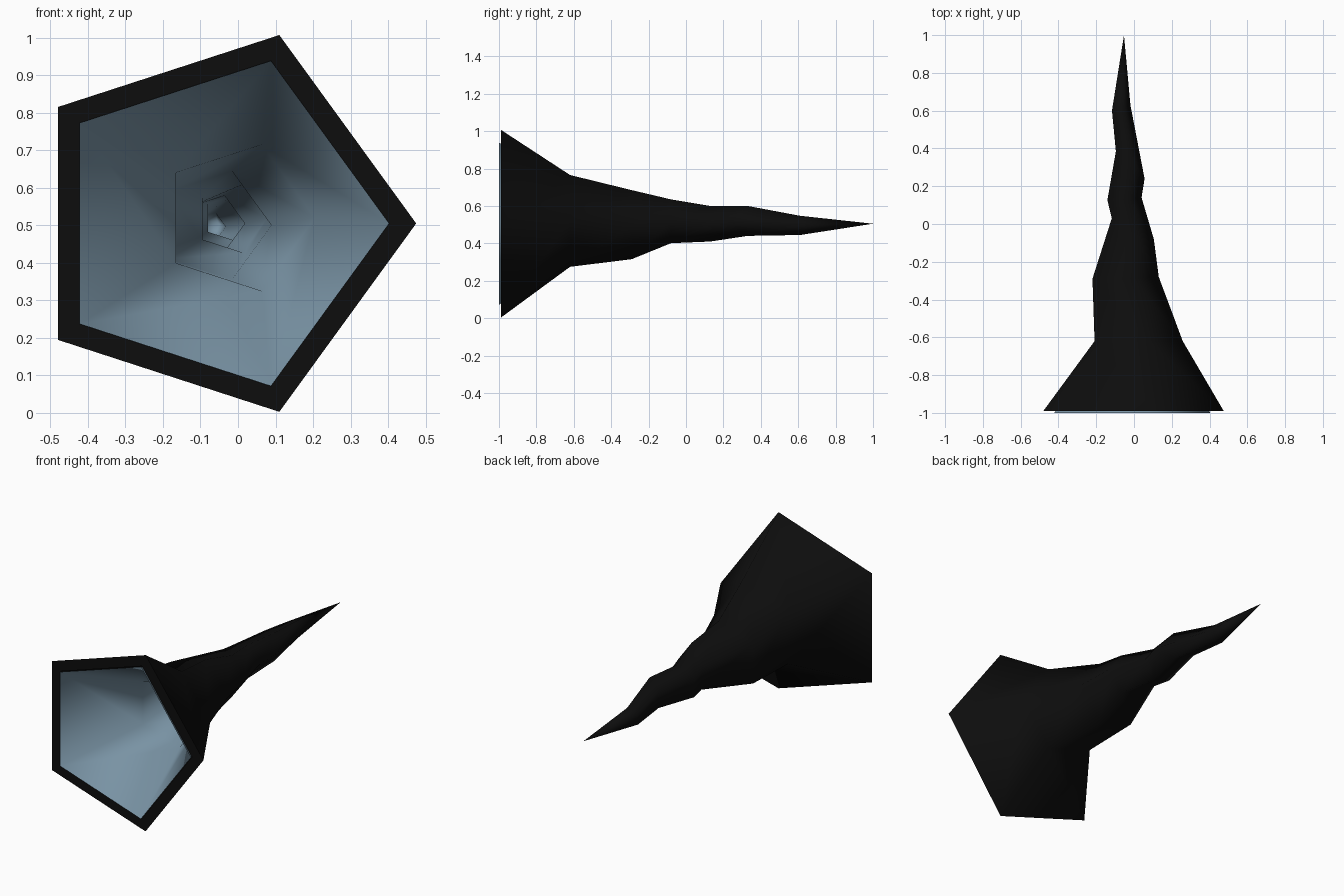
import bpy, bmesh, math

if "Cube" in bpy.data.objects:
    bpy.data.objects.remove(bpy.data.objects["Cube"])

def material(name, rgb):
    m = bpy.data.materials.new(name)
    m.diffuse_color = (*rgb, 1)
    m.use_nodes = True
    m.node_tree.nodes["Principled BSDF"].inputs["Base Color"].default_value = m.diffuse_color
    return m

black = material("matte black", (0.004, 0.004, 0.004))
blue = material("grey blue", (0.19, 0.29, 0.37))

# Pentagon stations: y at the right, middle and left corners, centre x, centre z, outer and inner radius
STATIONS = [
    (-0.99, -0.99, -0.99, -0.053, 0.505, 0.528, 0.456),
    (-0.62, -0.62, -0.62, 0.000, 0.520, 0.258, 0.205),
    (-0.28, -0.29, -0.29, -0.063, 0.500, 0.194, 0.152),
    (-0.08, -0.08, 0.03, -0.018, 0.518, 0.123, 0.095),
    (0.14, 0.13, 0.126, -0.060, 0.505, 0.100, 0.078),
    (0.24, 0.33, 0.385, -0.028, 0.520, 0.084, 0.064),
    (0.63, 0.61, 0.60, -0.073, 0.496, 0.054, 0.040),
]

def ring(bm, st, r, y=None):
    ys = (st[0], st[1], st[2], st[2], st[1])
    return [bm.verts.new((st[3] + r * math.cos(math.tau * i / 5),
                          ys[i] if y is None else y,
                          st[4] + r * math.sin(math.tau * i / 5))) for i in range(5)]

def bridge(bm, a, b):
    for i in range(5):
        j = (i + 1) % 5
        bm.faces.new((a[i], a[j], b[j], b[i]))

def horn(name, mat, column, mouth_y, tip_y, inward):
    bm = bmesh.new()
    rings = [ring(bm, s, s[column], mouth_y if k == 0 else None)
             for k, s in enumerate(STATIONS)]
    for a, b in zip(rings, rings[1:]):
        bridge(bm, a, b)
    tip = bm.verts.new((-0.053, tip_y, 0.505))
    for i in range(5):
        bm.faces.new((rings[-1][i], rings[-1][(i + 1) % 5], tip))
    if not inward:
        # flat border around the mouth
        bridge(bm, ring(bm, STATIONS[0], STATIONS[0][6], mouth_y), rings[0])
    bm.normal_update()
    # point the wall normals away from the axis (or toward it for the lining)
    f = bm.faces[:][0]
    c = f.calc_center_median()
    out = f.normal.x * (c.x + 0.053) + f.normal.z * (c.z - 0.505) > 0
    if out == inward:
        bmesh.ops.reverse_faces(bm, faces=bm.faces[:])
    me = bpy.data.meshes.new(name)
    bm.to_mesh(me)
    bm.free()
    me.materials.append(mat)
    ob = bpy.data.objects.new(name, me)
    bpy.context.collection.objects.link(ob)
    bpy.context.view_layer.objects.active = ob
    ob.select_set(True)
    bpy.ops.object.shade_smooth_by_angle(angle=math.radians(75))
    ob.select_set(False)

horn("outer_shell", black, 5, -0.99, 1.0, False)
horn("inner_lining", blue, 6, -1.0, 0.9, True)
